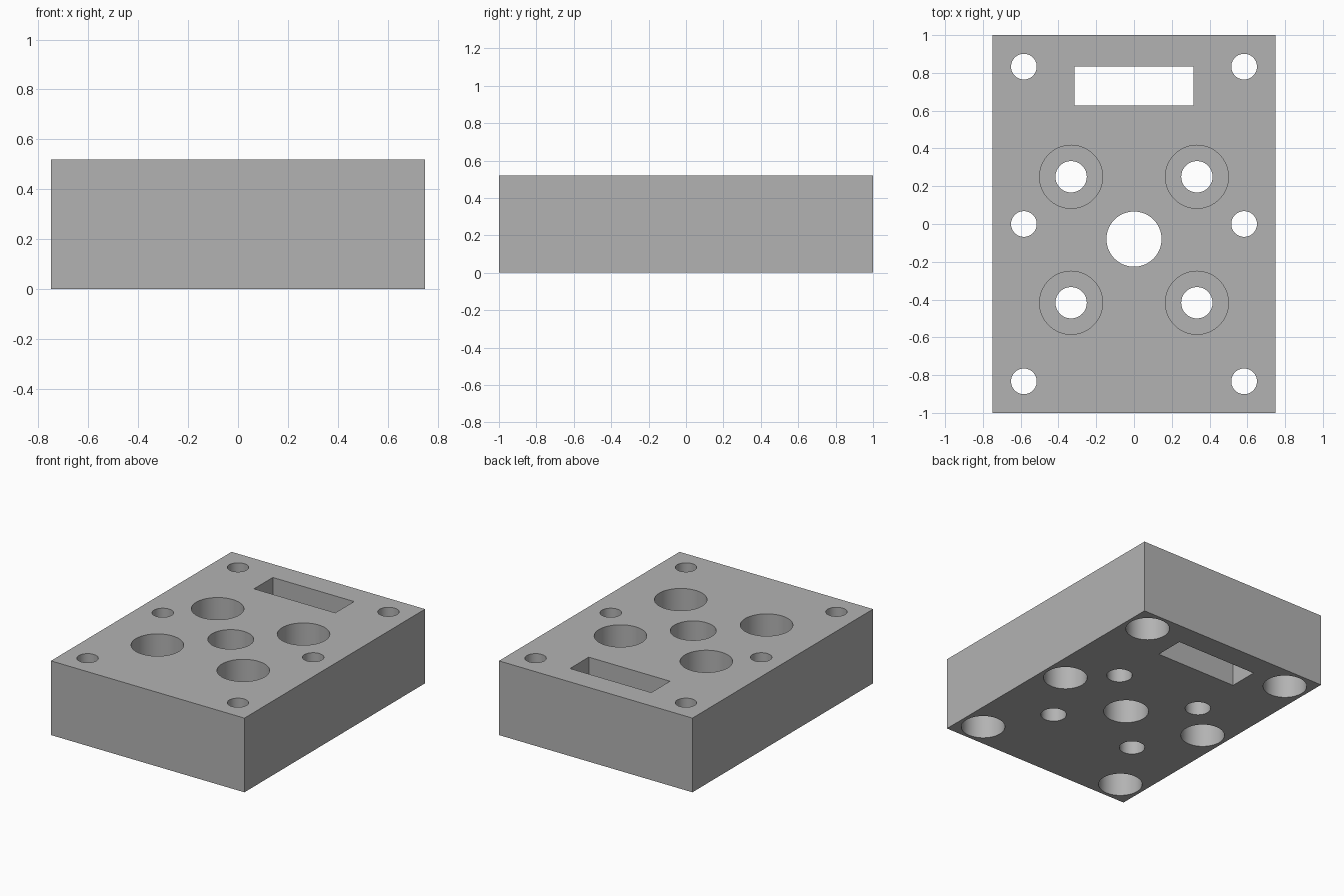
import bpy, bmesh, math

if "Cube" in bpy.data.objects:
    bpy.data.objects.remove(bpy.data.objects["Cube"])

W, L, H = 1.5, 2.0, 0.52      # block size
SEG = 64                      # sides of every round hole
OVER = 0.05                   # cutter overshoot

grey = bpy.data.materials.new("mid grey")
grey.diffuse_color = (0.45, 0.45, 0.45, 1)
grey.use_nodes = True
grey.node_tree.nodes["Principled BSDF"].inputs["Base Color"].default_value = grey.diffuse_color


def new_object(name, bm):
    bmesh.ops.recalc_face_normals(bm, faces=bm.faces)
    mesh = bpy.data.meshes.new(name)
    bm.to_mesh(mesh)
    bm.free()
    mesh.materials.append(grey)
    ob = bpy.data.objects.new(name, mesh)
    bpy.context.collection.objects.link(ob)
    return ob


def add_box(bm, x0, x1, y0, y1, z0, z1):
    verts = bmesh.ops.create_cube(bm, size=1)["verts"]
    bmesh.ops.scale(bm, vec=(x1 - x0, y1 - y0, z1 - z0), verts=verts)
    bmesh.ops.translate(bm, vec=((x0 + x1) / 2, (y0 + y1) / 2, (z0 + z1) / 2), verts=verts)


def add_bore(bm, x, y, profile):
    """Closed turned plug following (radius, z) steps from bottom to top."""
    rings = [[bm.verts.new((x + r * math.cos(2 * math.pi * i / SEG),
                            y + r * math.sin(2 * math.pi * i / SEG), z))
              for i in range(SEG)] for r, z in profile]
    for a, b in zip(rings, rings[1:]):
        for i in range(SEG):
            j = (i + 1) % SEG
            bm.faces.new((a[i], a[j], b[j], b[i]))
    bm.faces.new(rings[0][::-1])
    bm.faces.new(rings[-1])


# Solid block
bm = bmesh.new()
add_box(bm, -W / 2, W / 2, -L / 2, L / 2, 0, H)
block = new_object("mounting_block", bm)

# All holes in one cutter
bm = bmesh.new()
low, high = -OVER, H + OVER
add_box(bm, -0.315, 0.315, 0.627, 0.835, low, high)             # slot
add_bore(bm, 0, -0.08, [(0.146, low), (0.146, high)])           # centre hole
for side in (-1, 1):
    for y in (-0.833, 0, 0.833):                                # edge holes, widened below
        add_bore(bm, side * 0.583, y,
                 [(0.142, low), (0.142, 0.25), (0.068, 0.25), (0.068, high)])
    for y in (-0.417, 0.25):                                    # inner holes, widened above
        add_bore(bm, side * 0.333, y,
                 [(0.083, low), (0.083, 0.27), (0.167, 0.27), (0.167, high)])
cutter = new_object("hole_cutter", bm)
cutter.hide_render = True

# Cut the holes and remove the cutter
mod = block.modifiers.new("holes", "BOOLEAN")
mod.operation = "DIFFERENCE"
mod.solver = "EXACT"
mod.object = cutter
bpy.context.view_layer.objects.active = block
block.select_set(True)
cutter.select_set(False)
bpy.ops.object.modifier_apply(modifier=mod.name)
bpy.data.objects.remove(cutter, do_unlink=True)

# Smooth bores with sharp rims
bpy.ops.object.shade_smooth_by_angle(angle=math.radians(30))
